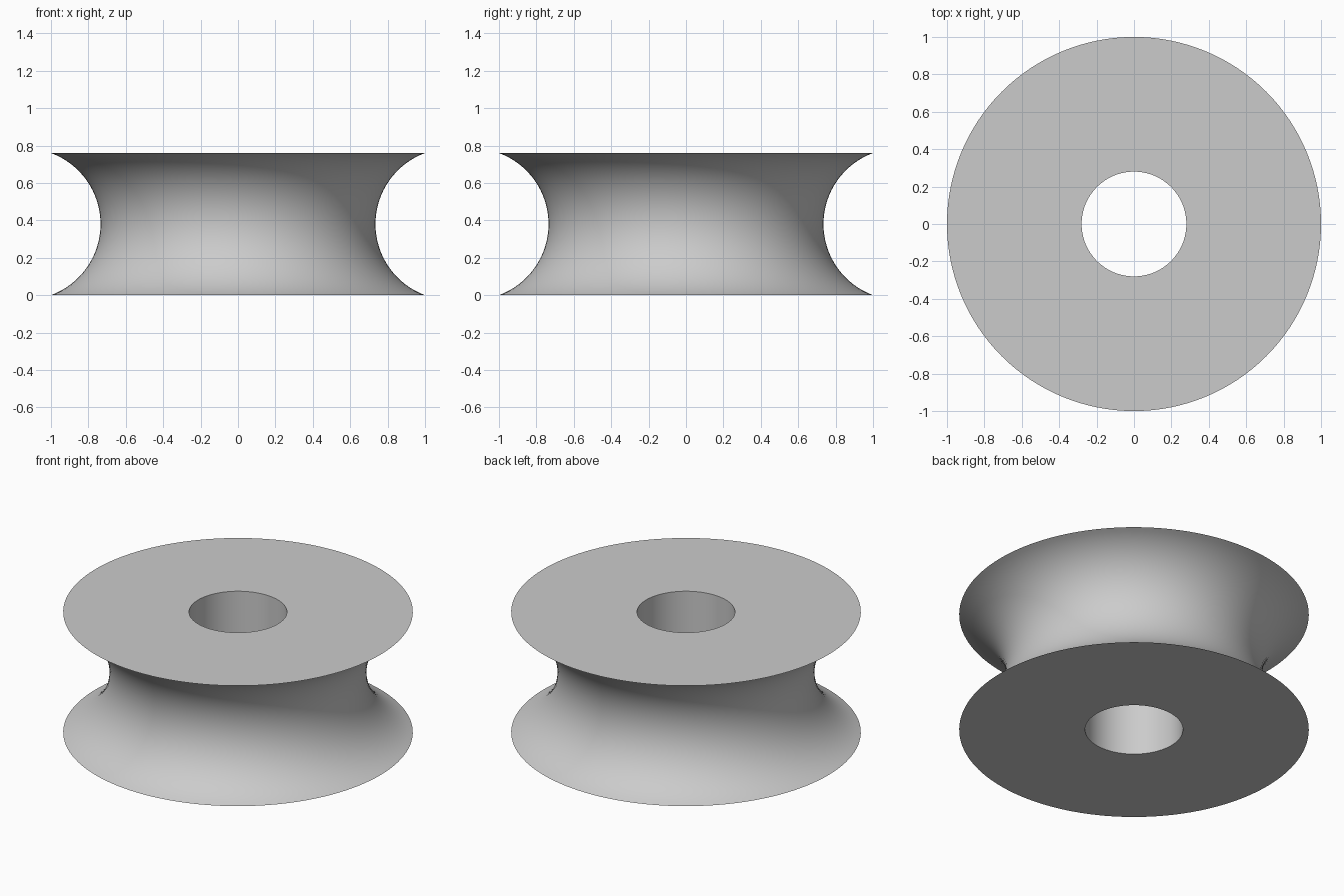
import bpy, bmesh, math

cube = bpy.data.objects.get("Cube")
if cube:
    bpy.data.objects.remove(cube)

HEIGHT, RIM, WAIST, BORE = 0.76, 1.0, 0.735, 0.28
SEGMENTS, ARC_STEPS = 128, 32

# Circular groove through the rim edges and the waist
half, depth = HEIGHT / 2, RIM - WAIST
radius = (half ** 2 + depth ** 2) / (2 * depth)
centre = WAIST + radius
sweep = math.asin(half / radius)

# Closed cross-section: bore wall, then the groove from top to bottom
profile = [(BORE, 0), (BORE, HEIGHT)]
for i in range(ARC_STEPS + 1):
    a = sweep * (1 - 2 * i / ARC_STEPS)
    profile.append((centre - radius * math.cos(a), half + radius * math.sin(a)))

# Revolve the section around the z axis
bm = bmesh.new()
verts = [bm.verts.new((x, 0, z)) for x, z in profile]
edges = [bm.edges.new((v, verts[(i + 1) % len(verts)])) for i, v in enumerate(verts)]
bmesh.ops.spin(bm, geom=verts + edges, cent=(0, 0, 0), axis=(0, 0, 1),
               angle=math.tau, steps=SEGMENTS, use_merge=True)
bmesh.ops.remove_doubles(bm, verts=bm.verts, dist=0.0001)
bmesh.ops.recalc_face_normals(bm, faces=bm.faces)
mesh = bpy.data.meshes.new("grooved_roller")
bm.to_mesh(mesh)
bm.free()
roller = bpy.data.objects.new("grooved_roller", mesh)
bpy.context.collection.objects.link(roller)

# Plain grey material
grey = bpy.data.materials.new("light_grey")
grey.use_nodes = True
colour = (0.6, 0.6, 0.6, 1)
grey.diffuse_color = colour
grey.node_tree.nodes["Principled BSDF"].inputs["Base Color"].default_value = colour
mesh.materials.append(grey)

# Smooth groove and bore with crisp rims
bpy.ops.object.select_all(action='DESELECT')
roller.select_set(True)
bpy.context.view_layer.objects.active = roller
bpy.ops.object.shade_smooth_by_angle(angle=math.radians(30))
